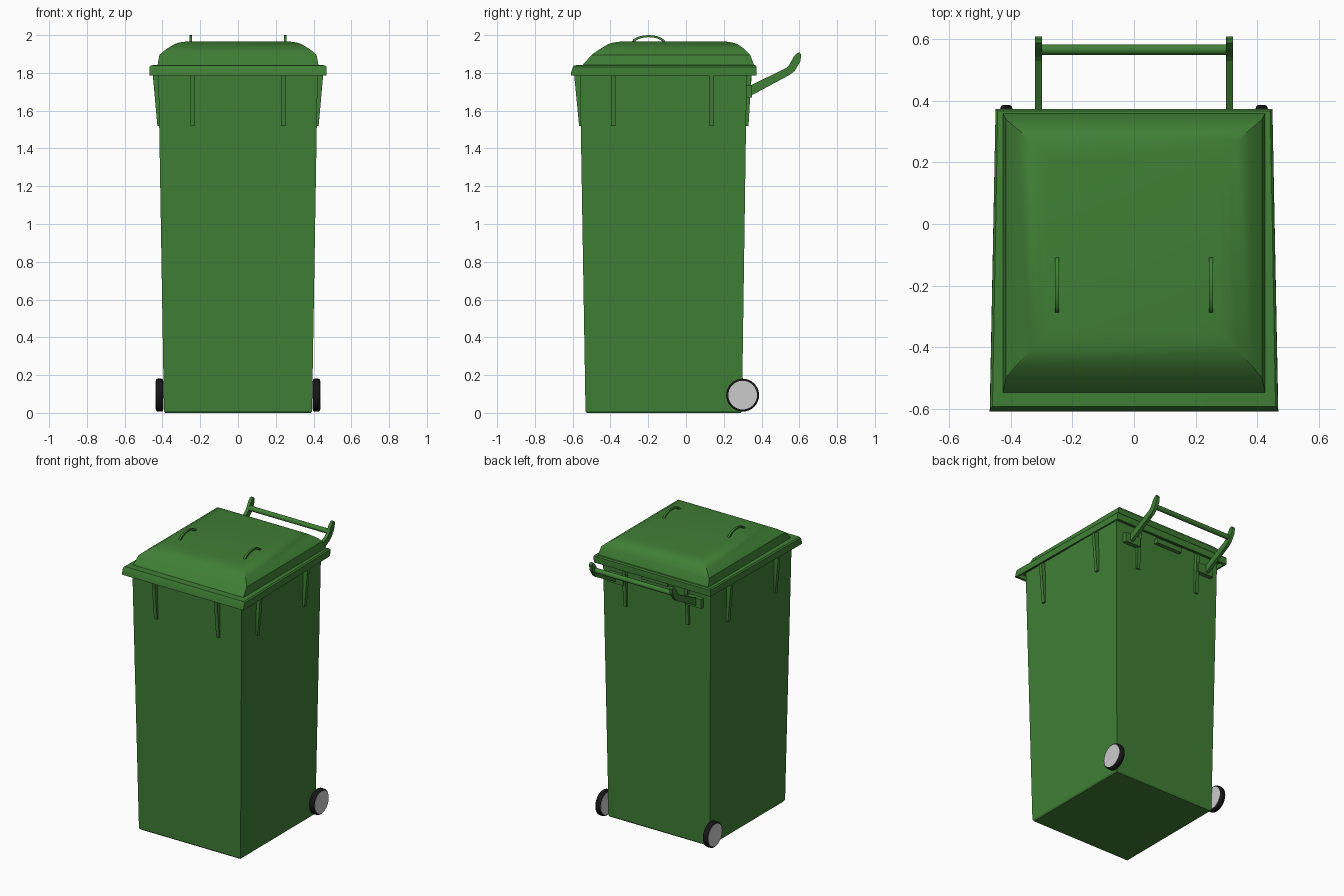
import bpy, bmesh, math
from mathutils import Matrix

if "Cube" in bpy.data.objects:
    bpy.data.objects.remove(bpy.data.objects["Cube"])


def material(name, rgb):
    m = bpy.data.materials.new(name)
    m.diffuse_color = (*rgb, 1)
    m.use_nodes = True
    m.node_tree.nodes["Principled BSDF"].inputs["Base Color"].default_value = m.diffuse_color
    return m


GREEN = material("green_plastic", (0.05, 0.21, 0.035))
BLACK = material("black_rubber", (0.008, 0.008, 0.008))


def finish(name, bm, mat=None, smooth=None):
    bmesh.ops.recalc_face_normals(bm, faces=bm.faces)
    me = bpy.data.meshes.new(name)
    bm.to_mesh(me)
    bm.free()
    ob = bpy.data.objects.new(name, me)
    bpy.context.collection.objects.link(ob)
    if mat:
        me.materials.append(mat)
    if smooth:
        bpy.ops.object.select_all(action='DESELECT')
        ob.select_set(True)
        bpy.context.view_layer.objects.active = ob
        bpy.ops.object.shade_smooth_by_angle(angle=math.radians(smooth))
    return ob


def loft(name, rings, mat, smooth=None):
    """Rings are (front half width, back half width, front y, back y, z)."""
    bm = bmesh.new()
    loops = [[bm.verts.new(p) for p in ((-a, f, z), (a, f, z), (b, k, z), (-b, k, z))]
             for a, b, f, k, z in rings]
    for lo, hi in zip(loops, loops[1:]):
        for i in range(4):
            j = (i + 1) % 4
            bm.faces.new((lo[i], lo[j], hi[j], hi[i]))
    bm.faces.new(loops[0])
    bm.faces.new(loops[-1])
    return finish(name, bm, mat, smooth)


def prism(name, pts, thick, angle, along, mat=GREEN, smooth=None):
    """Extrude an (outward, z) outline sideways, then turn it about z."""
    bm = bmesh.new()
    face = bm.faces.new([bm.verts.new((d, along - thick / 2, z)) for d, z in pts])
    ext = bmesh.ops.extrude_face_region(bm, geom=[face])
    bmesh.ops.translate(bm, vec=(0, thick, 0),
                        verts=[v for v in ext["geom"] if isinstance(v, bmesh.types.BMVert)])
    bm.transform(Matrix.Rotation(math.radians(angle), 4, 'Z'))
    return finish(name, bm, mat, smooth)


def rod(name, r, length, loc, mat=None, bevel=0, segs=32):
    """Cylinder along x."""
    bm = bmesh.new()
    bmesh.ops.create_cone(bm, cap_ends=True, segments=segs, radius1=r, radius2=r, depth=length)
    if bevel:
        rims = [e for e in bm.edges if any(len(f.verts) > 4 for f in e.link_faces)]
        bmesh.ops.bevel(bm, geom=rims, offset=bevel, segments=3, profile=0.5, affect='EDGES')
    bm.transform(Matrix.Translation(loc) @ Matrix.Rotation(math.pi / 2, 4, 'Y'))
    return finish(name, bm, mat, 35)


# Tapered hollow body
loft("bin_body", [
    (0.385, 0.385, -0.525, 0.29, 0.0),
    (0.392, 0.390, -0.532, 0.296, 0.01),
    (0.422, 0.415, -0.562, 0.322, 1.815),
    (0.407, 0.400, -0.547, 0.307, 1.815),
    (0.375, 0.375, -0.515, 0.28, 0.02)], GREEN)

# Lid: hollow skirt, rim and stepped dome
loft("lid", [
    (0.455, 0.435, -0.590, 0.355, 1.812),
    (0.458, 0.438, -0.595, 0.358, 1.787),
    (0.469, 0.450, -0.610, 0.373, 1.787),
    (0.469, 0.450, -0.608, 0.374, 1.803),
    (0.468, 0.450, -0.598, 0.374, 1.832),
    (0.460, 0.443, -0.594, 0.368, 1.840),
    (0.426, 0.426, -0.547, 0.360, 1.842),
    (0.416, 0.416, -0.500, 0.340, 1.895),
    (0.383, 0.383, -0.460, 0.312, 1.924),
    (0.335, 0.335, -0.410, 0.272, 1.953),
    (0.310, 0.310, -0.385, 0.245, 1.961),
    (0.280, 0.280, -0.350, 0.215, 1.965)], GREEN, 25)

# Tapered ribs under the rim: (angle, inner, outer bottom, outer top, positions)
for side, angle, inner, low, top, spots in (
        ("front", -90, 0.54, 0.566, 0.593, (-0.24, 0.24)),
        ("back", 90, 0.30, 0.331, 0.347, (-0.24, 0.24)),
        ("right", 0, 0.40, 0.427, 0.452, (-0.385, 0.135)),
        ("left", 180, 0.40, 0.427, 0.452, (0.385, -0.135))):
    for n, at in enumerate(spots):
        prism(f"{side}_rib_{n + 1}", [(inner, 1.52), (low, 1.52), (top, 1.80), (inner, 1.80)],
              0.024, angle, at)

# Push handle: arms, mounting blocks and grip bar
arm = [(0.31, 1.665), (0.345, 1.68), (0.55, 1.79), (0.575, 1.81), (0.605, 1.86), (0.61, 1.895),
       (0.602, 1.908), (0.588, 1.905), (0.57, 1.885), (0.545, 1.84), (0.53, 1.826),
       (0.345, 1.735), (0.31, 1.73)]
for side, s in (("left", 1), ("right", -1)):
    prism(f"{side}_handle_arm", arm, 0.022, 90, s * 0.31)
    prism(f"{side}_handle_mount", [(0.30, 1.67), (0.35, 1.67), (0.35, 1.735), (0.30, 1.735)],
          0.12, 90, s * 0.30)
rod("handle_bar", 0.017, 0.62, (0, 0.567, 1.845), GREEN, segs=20)

# Hinge block at the middle of the back
prism("hinge_block", [(0.30, 1.755), (0.348, 1.755), (0.348, 1.79), (0.30, 1.79)], 0.2, 90, 0)

# Arched grips on the lid
for side, s in (("left", -1), ("right", 1)):
    outer, inner = [], []
    for i in range(13):
        t = math.pi * i / 12
        c, h = math.cos(t), math.sin(t)
        outer.append((-0.198 + 0.092 * c, 1.955 + 0.045 * h))
        inner.append((-0.198 + 0.076 * c, 1.955 + 0.034 * h))
    prism(f"{side}_lid_grip", outer + inner[::-1], 0.014, 90, -s * 0.25, smooth=35)

# Wheels: rubber tyre with a grey disc showing on both faces
for side, s in (("left", -1), ("right", 1)):
    rod(f"{side}_tyre", 0.087, 0.038, (s * 0.415, 0.30, 0.094), BLACK, 0.01)
    rod(f"{side}_wheel_disc", 0.076, 0.042, (s * 0.415, 0.30, 0.094))
